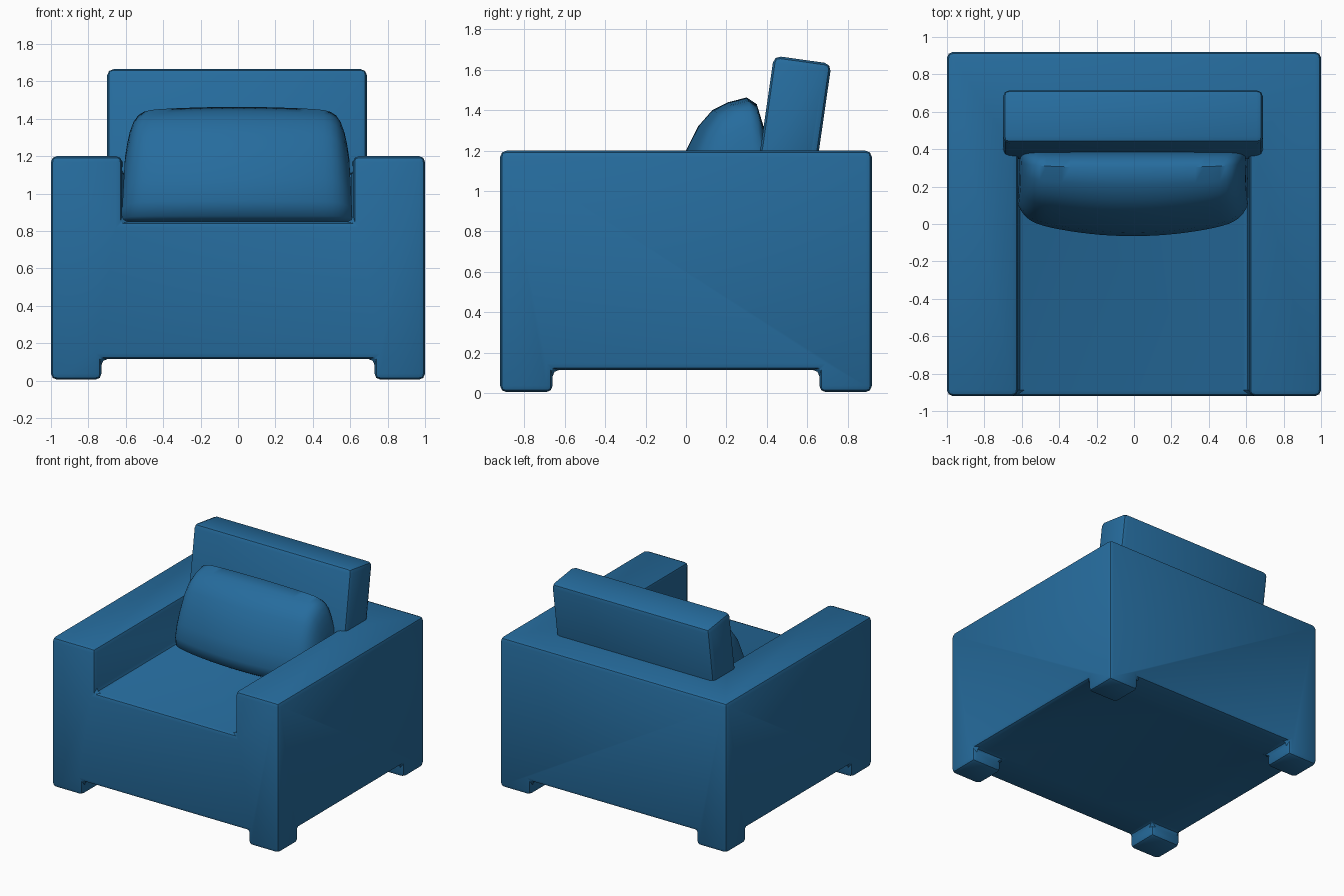
import bpy, bmesh, math

default = bpy.data.objects.get("Cube")
if default:
    bpy.data.objects.remove(default)

blue = bpy.data.materials.new("blue fabric")
blue.use_nodes = True
colour = (0.019, 0.15, 0.34, 1)
blue.diffuse_color = colour
bsdf = blue.node_tree.nodes["Principled BSDF"]
bsdf.inputs["Base Color"].default_value = colour
bsdf.inputs["Roughness"].default_value = 0.8


def finish(name, bm):
    bmesh.ops.recalc_face_normals(bm, faces=bm.faces)
    mesh = bpy.data.meshes.new(name)
    bm.to_mesh(mesh)
    bm.free()
    mesh.materials.append(blue)
    obj = bpy.data.objects.new(name, mesh)
    bpy.context.collection.objects.link(obj)
    return obj


def box(name, x, y, z):
    """Box from three (low, high) ranges."""
    bm = bmesh.new()
    bmesh.ops.create_cube(bm, size=1)
    for v in bm.verts:
        v.co = [r[0] if c < 0 else r[1] for c, r in zip(v.co, (x, y, z))]
    return finish(name, bm)


def loft(name, sections):
    """Skin a list of closed rings and cap both ends."""
    bm = bmesh.new()
    rings = [[bm.verts.new(p) for p in s] for s in sections]
    for a, b in zip(rings, rings[1:]):
        for i in range(len(a)):
            j = (i + 1) % len(a)
            bm.faces.new((a[i], a[j], b[j], b[i]))
    bm.faces.new(rings[0])
    bm.faces.new(rings[-1])
    return finish(name, bm)


def activate(obj):
    bpy.ops.object.select_all(action='DESELECT')
    obj.select_set(True)
    bpy.context.view_layer.objects.active = obj


def soften(obj, width, segments=2):
    activate(obj)
    mod = obj.modifiers.new("soft edges", 'BEVEL')
    mod.width, mod.segments = width, segments
    mod.limit_method = 'ANGLE'
    mod.angle_limit = math.radians(40)
    bpy.ops.object.modifier_apply(modifier=mod.name)
    bpy.ops.object.shade_smooth_by_angle(angle=math.radians(30))


# Armchair body: one block with the seat well and the gaps between feet cut out
body = box("body", (-1, 1), (-0.92, 0.92), (0.005, 1.2))
cutters = [
    box("seat_cutter", (-0.62, 0.615), (-2, 0.38), (0.85, 2)),
    box("side_gap_cutter", (-2, 2), (-0.66, 0.66), (-1, 0.115)),
    box("front_gap_cutter", (-0.73, 0.73), (-2, 2), (-1, 0.115)),
]
for cutter in cutters:
    cutter.hide_render = True
    activate(body)
    mod = body.modifiers.new("cut", 'BOOLEAN')
    mod.operation, mod.solver, mod.object = 'DIFFERENCE', 'EXACT', cutter
    bpy.ops.object.modifier_apply(modifier=mod.name)
    bpy.data.objects.remove(cutter)
soften(body, 0.032)

# Backrest: leaning slab
slab = [(0.34, 1.1), (0.37, 1.22), (0.435, 1.67), (0.72, 1.63), (0.655, 1.18), (0.64, 1.1)]
backrest = loft("backrest", [[(x, y, z) for y, z in slab] for x in (-0.7, 0.69)])
soften(backrest, 0.035)

# Back cushion: side profile lofted across, thinner and lower towards the ends
side = [(0.38, 0.85), (0.0, 0.85), (-0.05, 0.88), (-0.065, 0.96), (-0.045, 1.08),
        (0.0, 1.2), (0.06, 1.32), (0.13, 1.4), (0.21, 1.44), (0.3, 1.463),
        (0.35, 1.43), (0.39, 1.3)]
sections = []
steps = 32
for i in range(steps + 1):
    u = math.sin(math.pi * (i / steps - 0.5))
    depth = (1 - 0.2 * u * u) * (1 - 0.22 * abs(u) ** 16)
    height = (1 - 0.04 * u * u) * (1 - 0.42 * abs(u) ** 18)
    sections.append([(0.615 * u - 0.005 - 0.03 * u * max(0, z - 0.95),
                      0.38 - (0.38 - y) * depth,
                      0.85 + (z - 0.85) * height) for y, z in side])
cushion = loft("back_cushion", sections)
activate(cushion)
bpy.ops.object.shade_smooth_by_angle(angle=math.radians(50))
